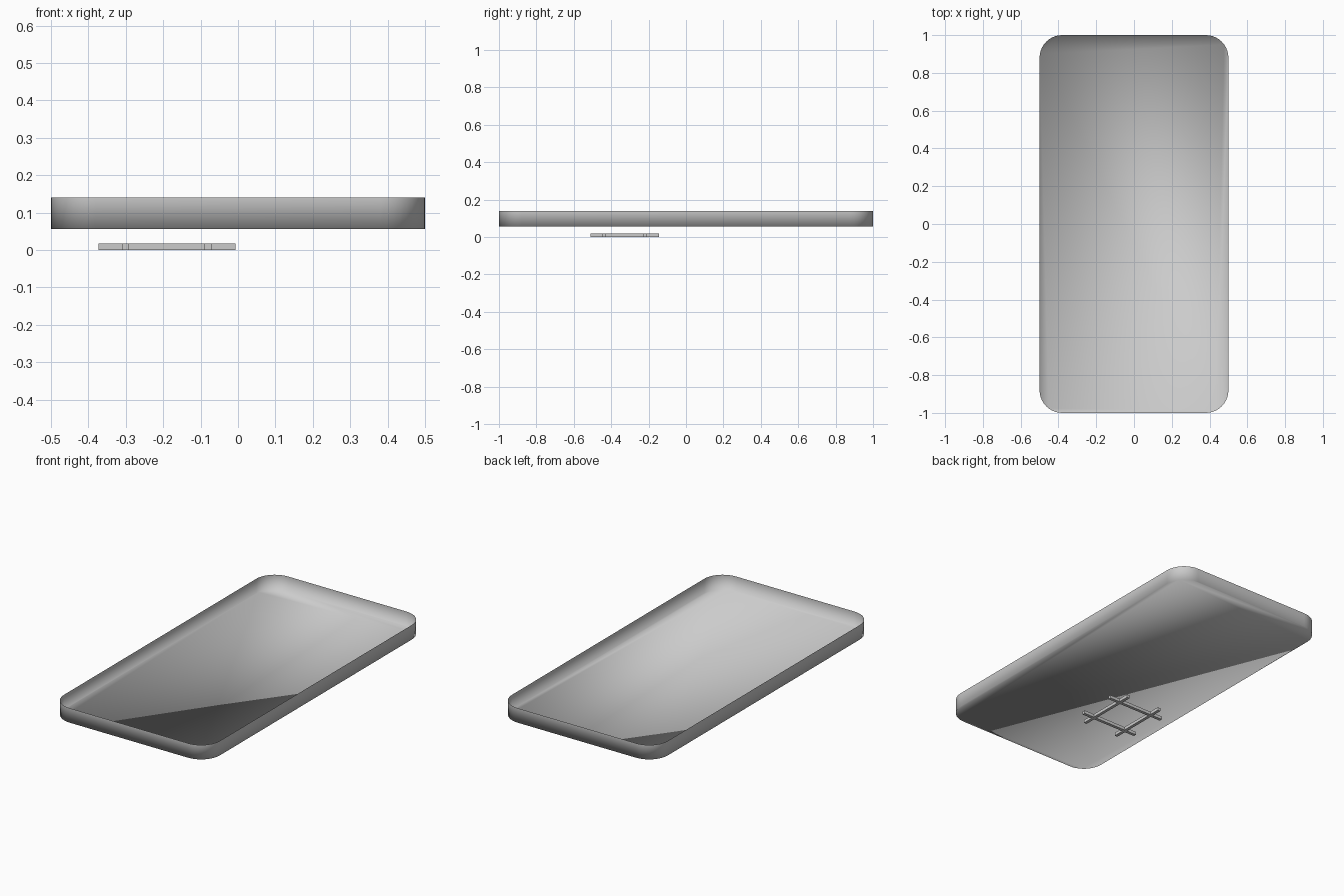
import bpy, bmesh, math

if "Cube" in bpy.data.objects:
    bpy.data.objects.remove(bpy.data.objects["Cube"])

def material(name, rgb):
    m = bpy.data.materials.new(name)
    m.diffuse_color = (*rgb, 1)
    m.use_nodes = True
    m.node_tree.nodes["Principled BSDF"].inputs["Base Color"].default_value = m.diffuse_color
    return m

GREY = material("light grey", (0.6, 0.6, 0.6))

def finish(bm, name, smooth):
    me = bpy.data.meshes.new(name)
    bm.to_mesh(me)
    bm.free()
    me.materials.append(GREY)
    for p in me.polygons:
        p.use_smooth = smooth
    ob = bpy.data.objects.new(name, me)
    bpy.context.collection.objects.link(ob)

# Open tray: rounded rectangular floor with thin upright walls
HX, HY, R, Z0, Z1, SEG = 0.5, 1.0, 0.12, 0.056, 0.14, 10
outline = []
for q, (sx, sy) in enumerate(((1, 1), (-1, 1), (-1, -1), (1, -1))):
    for i in range(SEG + 1):
        a = math.pi / 2 * (q + i / SEG)
        outline.append((sx * (HX - R) + R * math.cos(a), sy * (HY - R) + R * math.sin(a)))
bm = bmesh.new()
low = [bm.verts.new((x, y, Z0)) for x, y in outline]
top = [bm.verts.new((x, y, Z1)) for x, y in outline]
n = len(outline)
for i in range(n):
    j = (i + 1) % n
    bm.faces.new((low[i], low[j], top[j], top[i]))
bm.faces.new(low[::-1])
finish(bm, "tray", True)

# Crossed bars below the floor
CX, CY, LEN, GAP, T = -0.19, -0.327, 0.367, 0.11, 0.018

def bar(name, x, y, sx, sy):
    bm = bmesh.new()
    bmesh.ops.create_cube(bm, size=1)
    bmesh.ops.scale(bm, vec=(sx, sy, T), verts=bm.verts)
    bmesh.ops.translate(bm, vec=(x, y, T / 2), verts=bm.verts)
    finish(bm, name, False)

for side, s in (("low", -1), ("high", 1)):
    bar("cross_bar_" + side, CX, CY + s * GAP, LEN, T)
    bar("long_bar_" + side, CX + s * GAP, CY, T, LEN)
